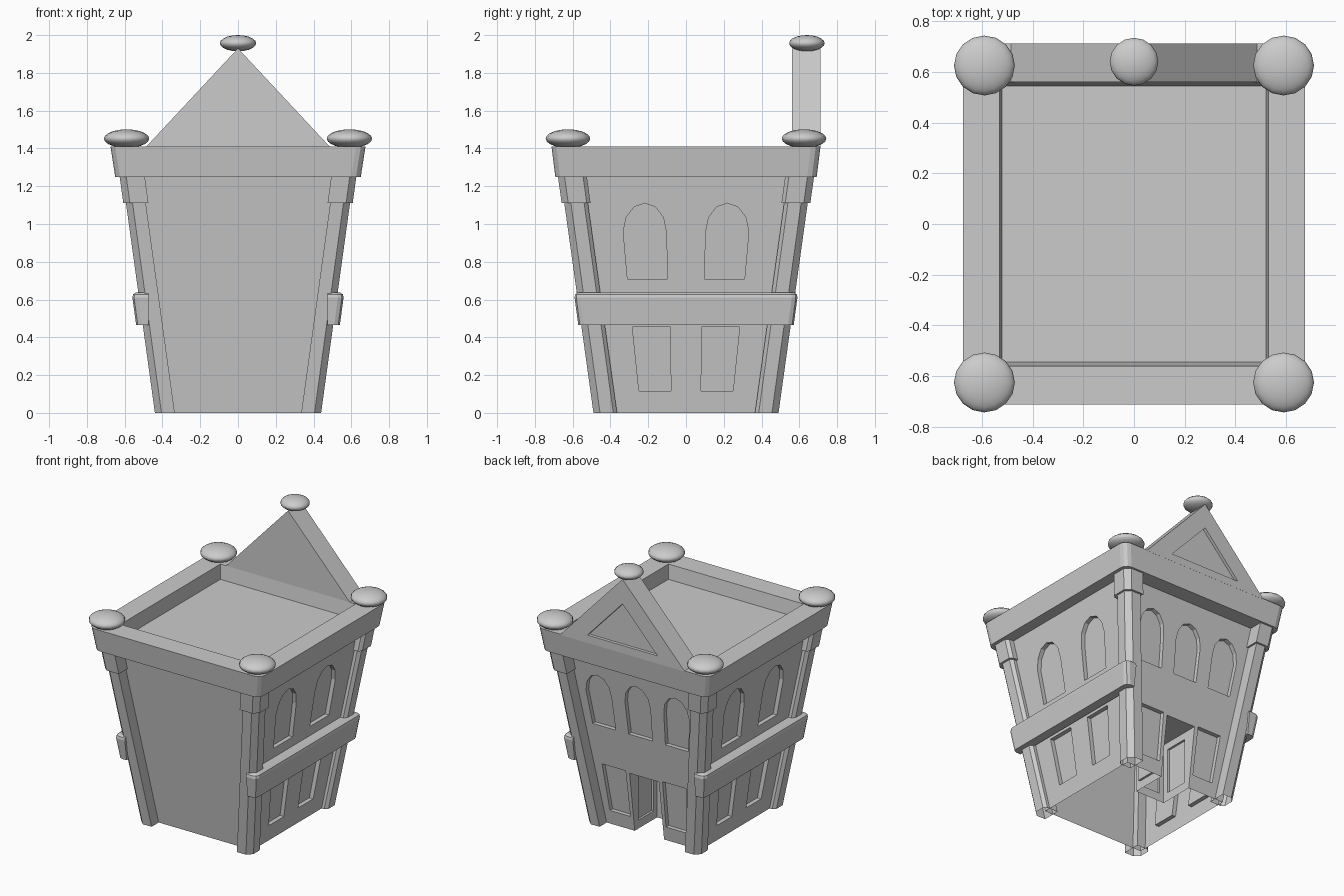
import bpy, bmesh, math

if "Cube" in bpy.data.objects:
    bpy.data.objects.remove(bpy.data.objects["Cube"])

LEAN = 0.136            # outward lean of the walls per unit height
WX, WY = 0.40, 0.41     # wall half sizes at ground level


def loft(name, rings, cap_bottom=True, cap_top=True):
    """Skin a stack of equally long point rings."""
    bm = bmesh.new()
    loops = [[bm.verts.new(p) for p in ring] for ring in rings]
    n = len(loops[0])
    for a, b in zip(loops, loops[1:]):
        for i in range(n):
            j = (i + 1) % n
            bm.faces.new((a[i], a[j], b[j], b[i]))
    if cap_bottom:
        bm.faces.new(loops[0][::-1])
    if cap_top:
        bm.faces.new(loops[-1])
    bmesh.ops.recalc_face_normals(bm, faces=bm.faces[:])
    me = bpy.data.meshes.new(name)
    bm.to_mesh(me)
    bm.free()
    ob = bpy.data.objects.new(name, me)
    bpy.context.collection.objects.link(ob)
    return ob


def rect(hx, hy, z, r=0.0):
    """Rectangle ring, optionally with rounded corners."""
    if r == 0:
        return [(-hx, -hy, z), (hx, -hy, z), (hx, hy, z), (-hx, hy, z)]
    pts = []
    for k, (sx, sy) in enumerate([(1, 1), (-1, 1), (-1, -1), (1, -1)]):
        for i in range(4):
            a = math.radians(90 * k + 30 * i)
            pts.append((sx * (hx - r) + r * math.cos(a), sy * (hy - r) + r * math.sin(a), z))
    return pts


def box(name, x0, x1, y0, y1, z0, z1):
    return loft(name, [[(x0, y0, z), (x1, y0, z), (x1, y1, z), (x0, y1, z)] for z in (z0, z1)])


def wall_cutter(poly, axis, sign, depth=0.03):
    """Prism that follows the leaning wall, from (along, height) points."""
    rings = []
    for off in (-depth, 0.06):
        ring = []
        for u, z in poly:
            d = sign * ((WX if axis == 'x' else WY) + LEAN * z + off)
            ring.append((d, u, z) if axis == 'x' else (u, d, z))
        rings.append(ring)
    return loft("cutter", rings)


def arch(b0, b1, t0, t1, zb, zs, za):
    """Arched window outline."""
    c, r = (t0 + t1) / 2, (t1 - t0) / 2
    arc = [(c + r * math.cos(math.radians(a)), zs + (za - zs) * math.sin(math.radians(a)))
           for a in range(0, 181, 30)]
    return [(b0, zb), (b1, zb)] + arc


def flip(poly):
    return [(-u, z) for u, z in poly]


def cut(ob, cutters):
    """Subtract all cutters and remove them."""
    for c in cutters:
        c.hide_render = True
        m = ob.modifiers.new("cut", 'BOOLEAN')
        m.operation, m.solver, m.object = 'DIFFERENCE', 'EXACT', c
    dg = bpy.context.evaluated_depsgraph_get()
    me = bpy.data.meshes.new_from_object(ob.evaluated_get(dg))
    ob.modifiers.clear()
    ob.data = me
    for c in cutters:
        bpy.data.objects.remove(c)


# Main walls: leaning block with recessed windows and entrance
top = 1.28
walls = loft("walls", [rect(WX, WY, 0), rect(WX + LEAN * top, WY + LEAN * top, top)])
side_low = [(0.08, 0.117), (0.249, 0.117), (0.284, 0.456), (0.083, 0.456)]
side_up = arch(0.097, 0.31, 0.105, 0.332, 0.71, 0.96, 1.11)
back_low = [(0.14, 0.10), (0.30, 0.10), (0.33, 0.44), (0.145, 0.44)]
back_up = arch(0.195, 0.375, 0.205, 0.405, 0.73, 0.97, 1.11)
back_mid = arch(-0.093, 0.093, -0.1, 0.1, 0.73, 0.97, 1.11)
cutters = [wall_cutter(p, 'x', s) for s in (-1, 1)
           for q in (side_low, side_up) for p in (q, flip(q))]
cutters += [wall_cutter(p, 'y', 1) for p in
            (back_low, flip(back_low), back_up, flip(back_up), back_mid)]
cutters.append(box("cutter", -0.115, 0.115, 0.16, 0.7, -0.05, 0.43))   # entrance
cutters.append(box("cutter", -0.13, 0.13, 0.20, 0.37, 0.06, 0.38))     # jamb panels
cutters.append(box("cutter", -0.08, 0.08, 0.145, 0.19, 0.06, 0.38))    # door panel
cut(walls, cutters)

# The shell is hollow: open its underside
bm = bmesh.new()
bm.from_mesh(walls.data)
under = [f for f in bm.faces if all(abs(v.co.z) < 1e-4 for v in f.verts)]
bmesh.ops.delete(bm, geom=under, context='FACES')
bm.to_mesh(walls.data)
bm.free()

# Corner columns with capitals
COL = [(0.335, 0.365), (0.42, 0.365), (0.44, 0.385), (0.44, 0.455), (0.405, 0.49), (0.335, 0.49)]


def column_ring(sx, sy, z, grow=0.0):
    return [(sx * (x + 0.138 * z + grow * (1 if x > 0.38 else -1)),
             sy * (y + 0.139 * z + grow * (1 if y > 0.42 else -1)), z) for x, y in COL]


for sx in (-1, 1):
    for sy in (-1, 1):
        loft("column", [column_ring(sx, sy, z) for z in (0, 1.26)], cap_bottom=False)
        loft("capital", [column_ring(sx, sy, z, 0.014) for z in (1.11, 1.255)])

        # Corner finial
        bpy.ops.mesh.primitive_uv_sphere_add(segments=16, ring_count=10, radius=1,
                                             location=(sx * 0.59, sy * 0.625, 1.452))
        ball = bpy.context.object
        ball.name = "corner_finial"
        ball.scale = (0.12, 0.118, 0.049)
        bpy.ops.object.shade_smooth_by_angle(angle=math.radians(60))


# Belt course on the two long sides, wrapping the columns
def belt_ring(s, z, inset=0.0):
    x1, y1, c = 0.476 + LEAN * z - inset, 0.507 + LEAN * z - inset, 0.03
    half = [(0.475, y1), (x1 - c, y1), (x1 - c * 0.3, y1 - c * 0.3), (x1, y1 - c)]
    return [(s * x, y, z) for x, y in half] + [(s * x, -y, z) for x, y in reversed(half)]


for s in (-1, 1):
    loft("belt_course", [belt_ring(s, 0.465), belt_ring(s, 0.61),
                         belt_ring(s, 0.628, 0.006), belt_ring(s, 0.637, 0.022)])

# Cornice with the sunken flat roof
loft("cornice_roof", [rect(0.65, 0.692, 1.25, 0.05), rect(0.675, 0.712, 1.41, 0.05),
                      rect(0.53, 0.56, 1.41, 0.002), rect(0.52, 0.545, 1.31, 0.002)])

# Back gable with a triangular inset
gable = loft("gable", [[(-0.49, y, 1.405), (0.49, y, 1.405), (0, y, 1.93)] for y in (0.56, 0.712)])
cut(gable, [loft("cutter", [[(-0.275, y, 1.46), (0.275, y, 1.46), (0, y, 1.755)]
                            for y in (0.69, 0.8)])])

# Finial on the gable peak
bpy.ops.mesh.primitive_uv_sphere_add(segments=16, ring_count=10, radius=1, location=(0, 0.64, 1.957))
peak = bpy.context.object
peak.name = "gable_finial"
peak.scale = (0.096, 0.094, 0.043)
bpy.ops.object.shade_smooth_by_angle(angle=math.radians(60))
